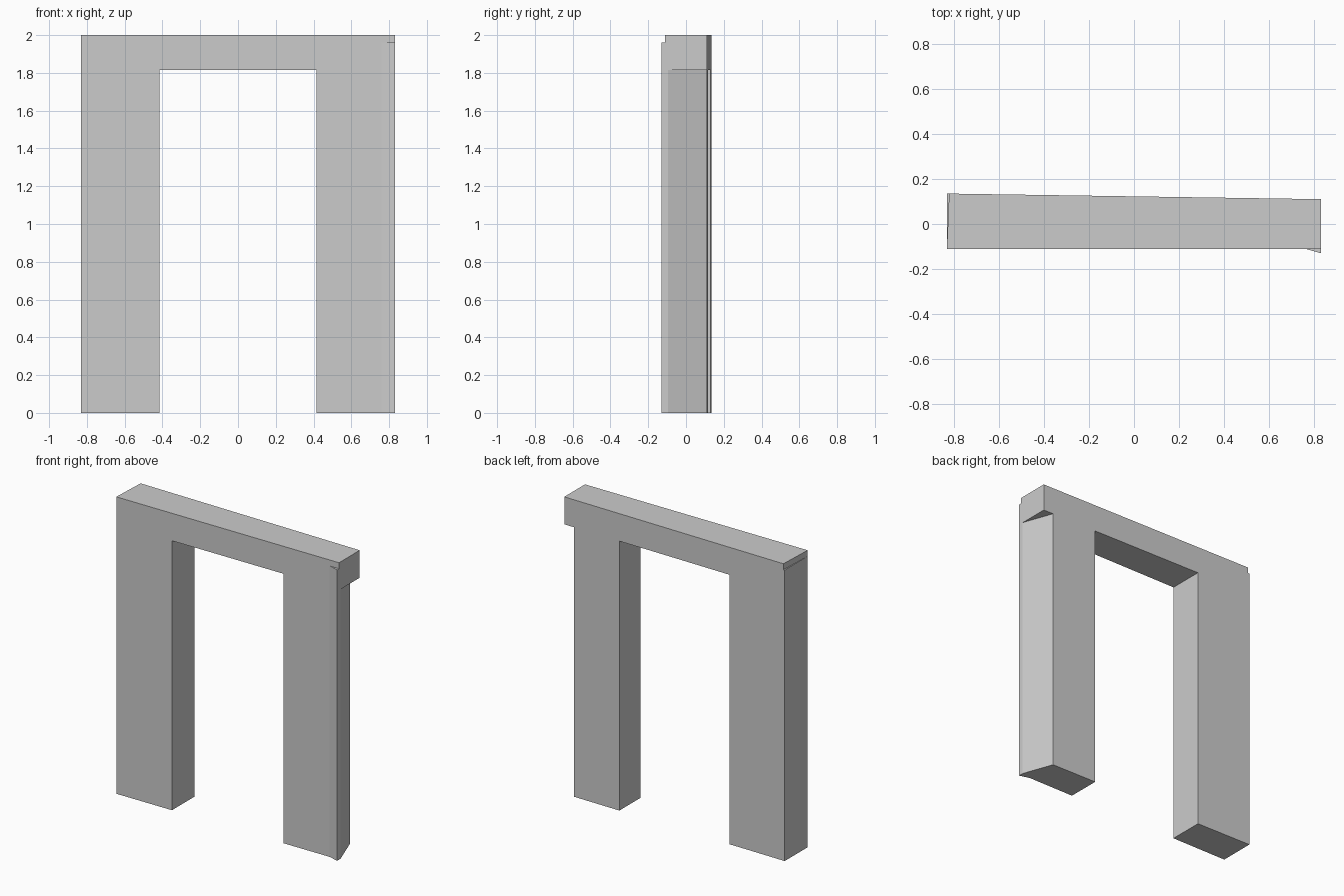
import bpy
import bmesh

cube = bpy.data.objects.get("Cube")
if cube:
    bpy.data.objects.remove(cube, do_unlink=True)

stone = bpy.data.materials.new("plain_grey")
stone.use_nodes = True
grey = (0.6, 0.6, 0.6, 1)
stone.diffuse_color = grey
stone.node_tree.nodes["Principled BSDF"].inputs["Base Color"].default_value = grey

HALF = 0.83      # outer half width
INNER = 0.415    # half width of the opening
FRONT = -0.11
SPRING = 1.815   # underside of the lintel
SHOULDER = 1.96  # top of the thin corner pieces
TOP = 2.0


def back(x):
    """Back wall line, slightly out of parallel with the front."""
    return 0.1225 - 0.015 * x


def prism(name, outline, z0, z1):
    """Extrude a plan outline upward into a flat-faced solid."""
    bm = bmesh.new()
    base = bm.faces.new([bm.verts.new((x, y, z0)) for x, y in outline])
    extruded = bmesh.ops.extrude_face_region(bm, geom=[base])["geom"]
    verts = [v for v in extruded if isinstance(v, bmesh.types.BMVert)]
    bmesh.ops.translate(bm, vec=(0, 0, z1 - z0), verts=verts)
    bmesh.ops.recalc_face_normals(bm, faces=bm.faces)
    mesh = bpy.data.meshes.new(name)
    bm.to_mesh(mesh)
    bm.free()
    mesh.materials.append(stone)
    obj = bpy.data.objects.new(name, mesh)
    bpy.context.collection.objects.link(obj)
    return obj


# Lintel, with a slightly skewed right end
end = -HALF + 0.01
prism("lintel", [(-HALF, FRONT), (HALF, FRONT), (HALF, back(HALF)), (end, back(end))],
      SPRING, TOP)

# Right leg and the sliver that squares off its outer corner
prism("right_leg", [(-HALF, FRONT), (-INNER, FRONT), (-INNER, back(-INNER)),
                    (-HALF, back(-HALF))], 0, SPRING)
prism("right_corner_sliver", [(-HALF, FRONT), (end, back(end)), (-HALF, back(-HALF))],
      SPRING, SHOULDER)

# Left leg, its outer side slanting inward below the lintel
slant = 0.755
prism("left_leg", [(INNER, FRONT), (HALF, FRONT), (HALF, -0.095),
                   (slant, back(slant)), (INNER, back(INNER))], 0, SPRING)

# Flared front corner of the left leg
prism("left_corner_flare", [(0.76, FRONT), (HALF, -0.13), (HALF, FRONT)], 0, SHOULDER)
